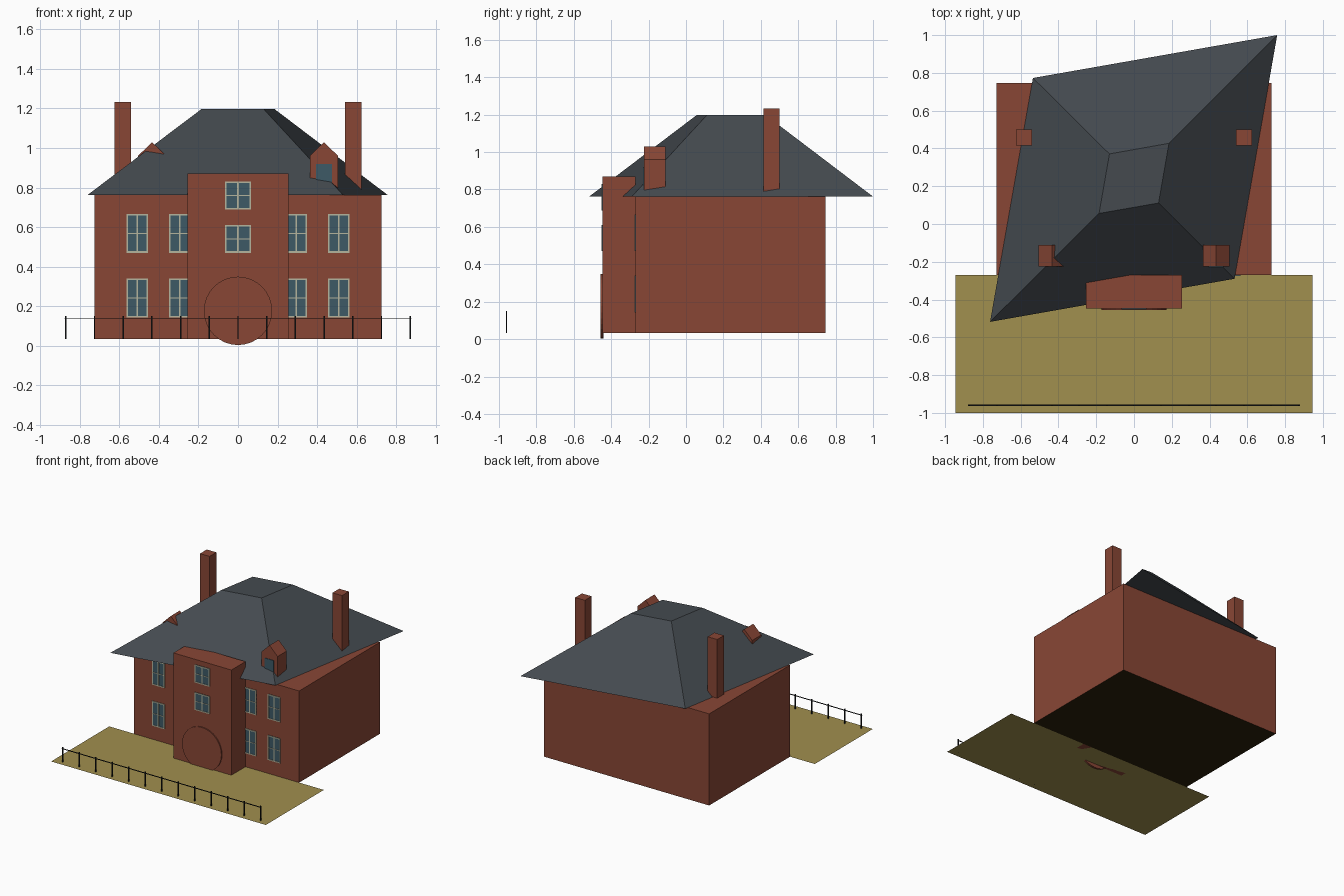
import bpy, bmesh, math

if "Cube" in bpy.data.objects:
    bpy.data.objects.remove(bpy.data.objects["Cube"])


def material(name, rgb):
    m = bpy.data.materials.new(name)
    m.diffuse_color = (*rgb, 1)
    m.use_nodes = True
    m.node_tree.nodes["Principled BSDF"].inputs["Base Color"].default_value = m.diffuse_color
    return m


BRICK = material("red brick", (0.25, 0.062, 0.036))
SLATE = material("grey slate", (0.058, 0.068, 0.078))
GLASS = material("blue glass", (0.048, 0.100, 0.133))
FRAME = material("cream frame", (0.46, 0.46, 0.34))
LAWN = material("dry lawn", (0.355, 0.276, 0.077))
IRON = material("black iron", (0.008, 0.009, 0.010))
EARTH = material("dark floor", (0.025, 0.015, 0.003))


def mesh(name, verts, faces, mat):
    me = bpy.data.meshes.new(name)
    me.from_pydata(verts, [], faces)
    me.materials.append(mat)
    bm = bmesh.new()
    bm.from_mesh(me)
    if len(faces) > 1:
        bmesh.ops.recalc_face_normals(bm, faces=bm.faces)
    bm.to_mesh(me)
    bm.free()
    ob = bpy.data.objects.new(name, me)
    bpy.context.collection.objects.link(ob)
    return ob


def prism(name, bottom, top, mat):
    """Solid between two loops with the same number of points."""
    n = len(bottom)
    sides = [(i, (i + 1) % n, n + (i + 1) % n, n + i) for i in range(n)]
    return mesh(name, bottom + top, [tuple(range(n))[::-1], tuple(range(n, 2 * n))] + sides, mat)


def box(name, x0, x1, y0, y1, z0, z1, mat):
    loop = [(x0, y0), (x1, y0), (x1, y1), (x0, y1)]
    return prism(name, [(x, y, z0) for x, y in loop], [(x, y, z1) for x, y in loop], mat)


def window(name, cx, z0, z1, half, wall):
    """Glass pane with a border and a cross bar, on a wall facing -y."""
    t = 0.004
    box(name + "_glass", cx - half, cx + half, wall - 0.003, wall + 0.002, z0, z1, GLASS)
    cz = (z0 + z1) / 2
    y0, y1 = wall - 0.006, wall + 0.002
    for i, x in enumerate((cx - half + t, cx, cx + half - t)):
        box(f"{name}_upright_{i}", x - t, x + t, y0, y1, z0, z1, FRAME)
    for i, z in enumerate((z0 + t, cz, z1 - t)):
        h = t if i != 1 else t * 0.6
        box(f"{name}_crossbar_{i}", cx - half, cx + half, y0, y1, z - h, z + h, FRAME)


BASE, EAVE = 0.033, 0.762

# Walls and projecting entrance bay
walls = box("house_walls", -0.727, 0.727, -0.27, 0.747, BASE, EAVE, BRICK)
walls.data.materials.append(EARTH)
for p in walls.data.polygons:
    if p.normal.z < -0.5:
        p.material_index = 1
box("entrance_bay", -0.255, 0.255, -0.447, -0.27, BASE, 0.87, BRICK)

# Skewed hipped roof with a flat top
eaves = [(-0.762, -0.518), (0.532, -0.29), (0.758, 1.0), (-0.535, 0.773)]
crown = [(-0.185, 0.056), (0.13, 0.111), (0.185, 0.427), (-0.13, 0.371)]
prism("roof", [(x, y, EAVE) for x, y in eaves], [(x, y, 1.197) for x, y in crown], SLATE)

# Chimneys and gabled dormers, one on each side
for side, s in (("left", -1), ("right", 1)):
    cx = 0.583 * s
    box(f"{side}_chimney", cx - 0.042, cx + 0.042, 0.415, 0.5, 0.765, 1.232, BRICK)
    cx = 0.435 * s
    gable = [(-0.071, 0.78), (0.071, 0.78), (0.071, 0.96), (0, 1.03), (-0.071, 0.96)]
    prism(f"{side}_dormer", [(cx + x, -0.225, z) for x, z in gable],
          [(cx + x, -0.11, z) for x, z in gable], BRICK)
    box(f"{side}_dormer_glass", cx - 0.04, cx + 0.04, -0.229, -0.223, 0.825, 0.92, GLASS)

# Windows in two rows on the main wall and two on the bay
for i, x in enumerate((-0.51, -0.295, 0.295, 0.51)):
    window(f"lower_window_{i}", x, 0.143, 0.34, 0.055, -0.27)
    window(f"upper_window_{i}", x, 0.47, 0.667, 0.055, -0.27)
window("bay_middle_window", 0, 0.47, 0.61, 0.065, -0.447)
window("bay_top_window", 0, 0.688, 0.83, 0.065, -0.447)

# Round entrance disc
ring = [(0.173 * math.cos(a), 0.176 + 0.173 * math.sin(a))
        for a in (math.tau * k / 32 for k in range(32))]
prism("entrance_disc", [(x, -0.456, z) for x, z in ring], [(x, -0.44, z) for x, z in ring], BRICK)

# Front lawn
mesh("lawn", [(-0.945, -1, BASE), (0.945, -1, BASE), (0.945, -0.27, BASE), (-0.945, -0.27, BASE)],
     [(0, 1, 2, 3)], LAWN)

# Iron fence
for i in range(13):
    x = (i - 6) * 0.1452
    box(f"fence_post_{i}", x - 0.0036, x + 0.0036, -0.9636, -0.9564, BASE, 0.15, IRON)
box("fence_rail", -0.878, 0.878, -0.9636, -0.9564, 0.1365, 0.1405, IRON)
